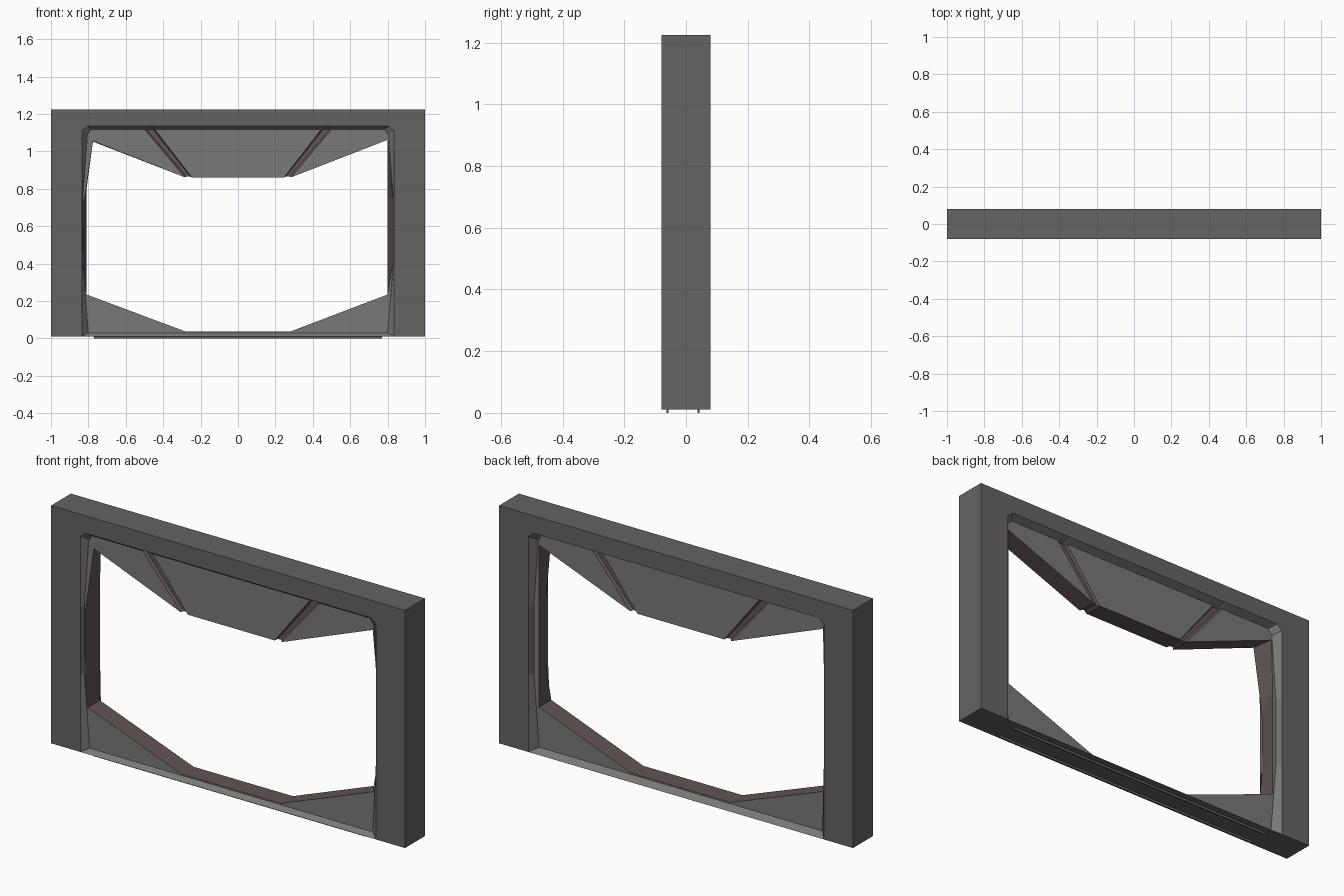
import bpy, bmesh

if "Cube" in bpy.data.objects:
    bpy.data.objects.remove(bpy.data.objects["Cube"])

YF, YB = -0.08, 0.08        # outer frame faces
PF, PB = -0.055, 0.042      # inner panel faces
GROOVE = 0.012              # groove depth
GROOVE_IDS = (7, 8)
Z0 = 0.011                  # underside of the frame

# Right-half contours (x, z), bottom centre round to top centre, matched by index
OUTER = [(.28, Z0), (1, Z0), (1, .4), (1, .75), (1, 1.225), (.9, 1.225),
         (.5, 1.225), (.49, 1.225), (.455, 1.225), (.445, 1.225)]
OPENING = [(.28, Z0), (.835, Z0), (.835, .4), (.835, .75), (.835, 1.11), (.805, 1.135),
           (.5, 1.135), (.49, 1.135), (.455, 1.135), (.445, 1.135)]
RECESS = [(.28, .03), (.80, .03), (.83, .4), (.83, .75), (.805, 1.09), (.785, 1.118),
          (.5, 1.118), (.49, 1.118), (.455, 1.118), (.445, 1.118)]
HOLE = [(.28, .037), (.80, .235), (.80, .4), (.80, .75), (.80, 1.062), (.79, 1.058),
        (.285, .862), (.275, .866), (.255, .866), (.245, .86)]
# Jamb edges differ: front edges bow outward, front left leans in at the top
BACK_LEFT = {1: (.81, .235), 2: (.81, .4), 3: (.81, .80), 4: (.803, 1.065)}
FRONT_RIGHT = {2: (.828, .4), 3: (.828, .75)}
FRONT_LEFT = {1: (.81, .235), 2: (.828, .4), 3: (.825, .72), 4: (.775, 1.055), 5: (.765, 1.051)}


def material(name, rgb):
    m = bpy.data.materials.new(name)
    m.diffuse_color = (*rgb, 1)
    m.use_nodes = True
    m.node_tree.nodes["Principled BSDF"].inputs["Base Color"].default_value = m.diffuse_color
    return m


DARK = material("dark_frame", (.132, .126, .12))
PANEL = material("grey_panel", (.19, .19, .19))
EDGE = material("warm_edge", (.125, .09, .09))


def ring(half, y, groove=0.0, right=None, left=None):
    pts = []
    for side, swap in ((1, right or {}), (-1, left or {})):
        for i in range(len(half))[::side]:
            x, z = swap.get(i, half[i])
            pts.append((side * x, y + (groove if i in GROOVE_IDS else 0), z))
    return pts


def finish(name, bm, mats):
    bmesh.ops.recalc_face_normals(bm, faces=bm.faces)
    me = bpy.data.meshes.new(name)
    bm.to_mesh(me)
    bm.free()
    for m in mats:
        me.materials.append(m)
    ob = bpy.data.objects.new(name, me)
    bpy.context.collection.objects.link(ob)
    return ob


def loft(name, rings, mats, strip_mats, groove_mat=None):
    bm = bmesh.new()
    vs = [[bm.verts.new(p) for p in r] for r in rings]
    n = len(vs[0])
    for a, b, slot in zip(vs, vs[1:], strip_mats):
        for i in range(n):
            j = (i + 1) % n
            f = bm.faces.new((a[i], a[j], b[j], b[i]))
            in_groove = i in (6, 7, 8) or n - 2 - i in (6, 7, 8)
            f.material_index = groove_mat if groove_mat and in_groove else slot
    bmesh.ops.remove_doubles(bm, verts=bm.verts, dist=1e-5)
    flat = [f for f in bm.faces if f.calc_area() < 1e-7]
    bmesh.ops.delete(bm, geom=flat, context='FACES_ONLY')
    return finish(name, bm, mats)


def box(name, size, loc, mat):
    bm = bmesh.new()
    bmesh.ops.create_cube(bm, size=1)
    bmesh.ops.scale(bm, vec=size, verts=bm.verts)
    bmesh.ops.translate(bm, vec=loc, verts=bm.verts)
    return finish(name, bm, [mat])


recess_front = ring(RECESS, PF, GROOVE)
recess_back = ring(RECESS, PB, -GROOVE)

# Outer door frame with sloped reveals on both faces
loft("door_frame", [recess_front, ring(OPENING, YF), ring(OUTER, YF),
                    ring(OUTER, YB), ring(OPENING, YB), recess_back],
     [DARK, PANEL], [1, 0, 0, 0, 1])

# Recessed panels: grooved header, jambs and corner gussets
loft("inner_panels", [recess_front, ring(HOLE, PF, GROOVE, FRONT_RIGHT, FRONT_LEFT),
                      ring(HOLE, PB, -GROOVE, None, BACK_LEFT), recess_back],
     [PANEL, EDGE], [0, 1, 0], groove_mat=1)

# Thin ribs beneath the sill
for name, y in (("front_sill_rib", -.06), ("back_sill_rib", .04)):
    box(name, (1.54, .006, .013), (0, y, .0065), DARK)
